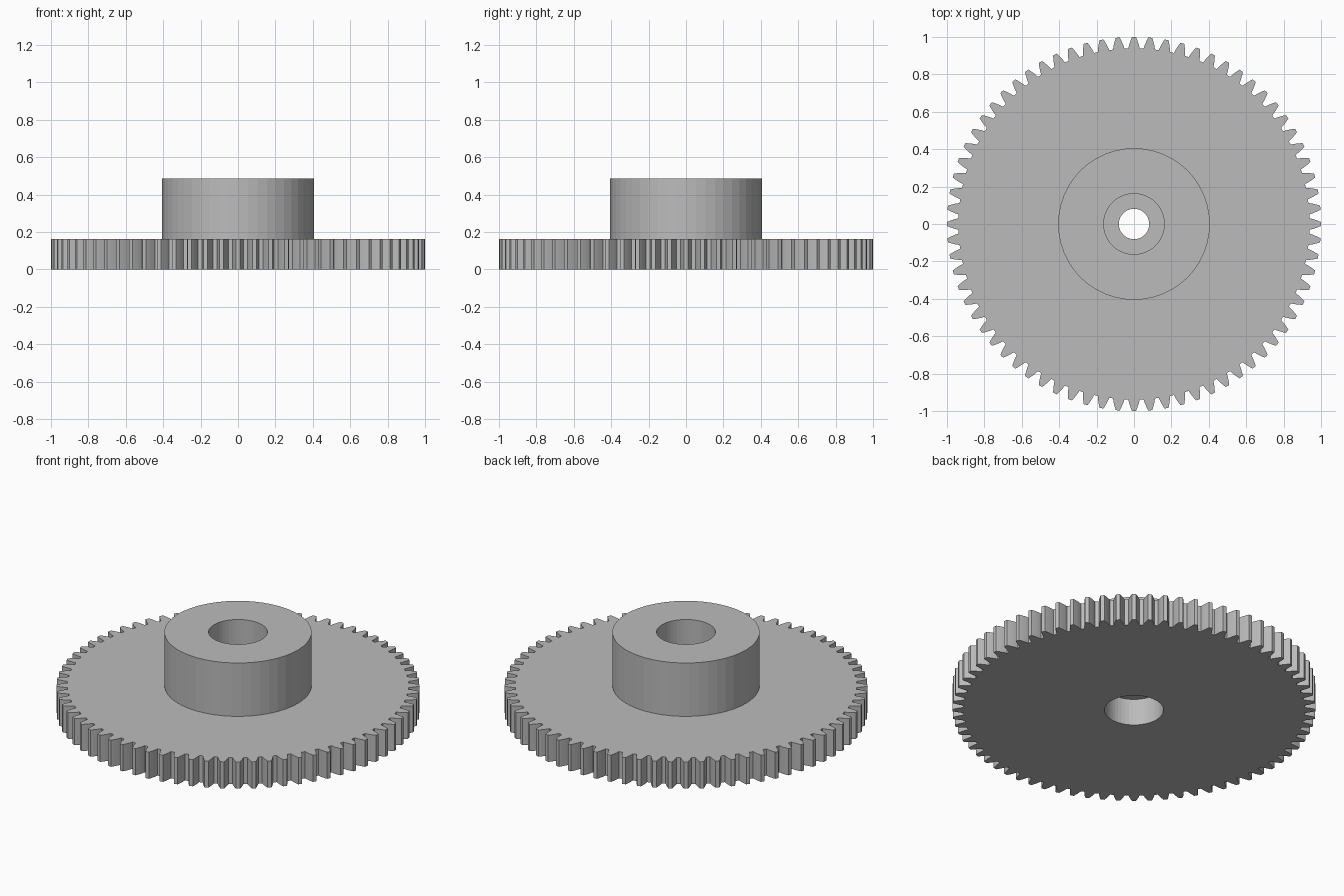
import bpy, bmesh, math

if "Cube" in bpy.data.objects:
    bpy.data.objects.remove(bpy.data.objects["Cube"])

TEETH = 72
M = 2 / (TEETH + 2)              # gear module, so the tip radius is 1
PITCH_R = M * TEETH / 2
BASE_R = PITCH_R * math.cos(math.radians(20))
SEGMENTS = 48
PLATE_TOP = 6 * M
HUB_TOP = 18 * M
HUB_R, BORE_R, SHAFT_R = 15 * M, 6 * M, 3 * M
WEB_TOP = 8.5 * M


def involute(r):
    a = math.acos(min(1, BASE_R / r))
    return math.tan(a) - a


def tooth_half_angle(r):
    return math.pi / (2 * TEETH) + involute(PITCH_R) - involute(r)


def gear_outline():
    """Outline of all teeth as (radius, angle) pairs."""
    radii = [PITCH_R + k * M for k in (-1.25, -0.6, 0, 0.5, 1)]
    flank = [(r, -tooth_half_angle(r)) for r in radii]
    tooth = flank + [(1, 0)] + [(r, -a) for r, a in reversed(flank)]
    return [(r, a + i * math.tau / TEETH) for i in range(TEETH) for r, a in tooth]


def circle(r):
    return [(r, i * math.tau / SEGMENTS) for i in range(SEGMENTS)]


def add_loop(bm, polar, z):
    verts = [bm.verts.new((r * math.cos(a), r * math.sin(a), z)) for r, a in polar]
    edges = [bm.edges.new((v, verts[i - 1])) for i, v in enumerate(verts)]
    return verts, edges


def join(bm, a, b):
    va, vb = a[0], b[0]
    for i in range(len(va)):
        bm.faces.new((va[i - 1], va[i], vb[i], vb[i - 1]))


bm = bmesh.new()

# Toothed rim
rim_low = add_loop(bm, gear_outline(), 0)
rim_high = add_loop(bm, gear_outline(), PLATE_TOP)
join(bm, rim_low, rim_high)

# Hub, upper bore, web with shaft hole, lower bore
profile = [(HUB_R, PLATE_TOP), (HUB_R, HUB_TOP), (BORE_R, HUB_TOP),
           (BORE_R, WEB_TOP), (SHAFT_R, WEB_TOP), (SHAFT_R, PLATE_TOP),
           (BORE_R, PLATE_TOP), (BORE_R, 0)]
rings = [add_loop(bm, circle(r), z) for r, z in profile]
for lower, upper in zip(rings, rings[1:]):
    join(bm, lower, upper)

# Flat plate faces between the rim and the hub or bore
for outer, inner, up in ((rim_high, rings[0], 1), (rim_low, rings[-1], -1)):
    bmesh.ops.triangle_fill(bm, edges=outer[1] + inner[1], use_beauty=True,
                            normal=(0, 0, up))
bmesh.ops.recalc_face_normals(bm, faces=bm.faces[:])

mesh = bpy.data.meshes.new("spur_gear")
bm.to_mesh(mesh)
bm.free()
gear = bpy.data.objects.new("spur_gear", mesh)
bpy.context.collection.objects.link(gear)

# Plain grey
grey = bpy.data.materials.new("grey")
grey.use_nodes = True
color = (0.5, 0.5, 0.5, 1)
grey.diffuse_color = color
grey.node_tree.nodes["Principled BSDF"].inputs["Base Color"].default_value = color
mesh.materials.append(grey)
